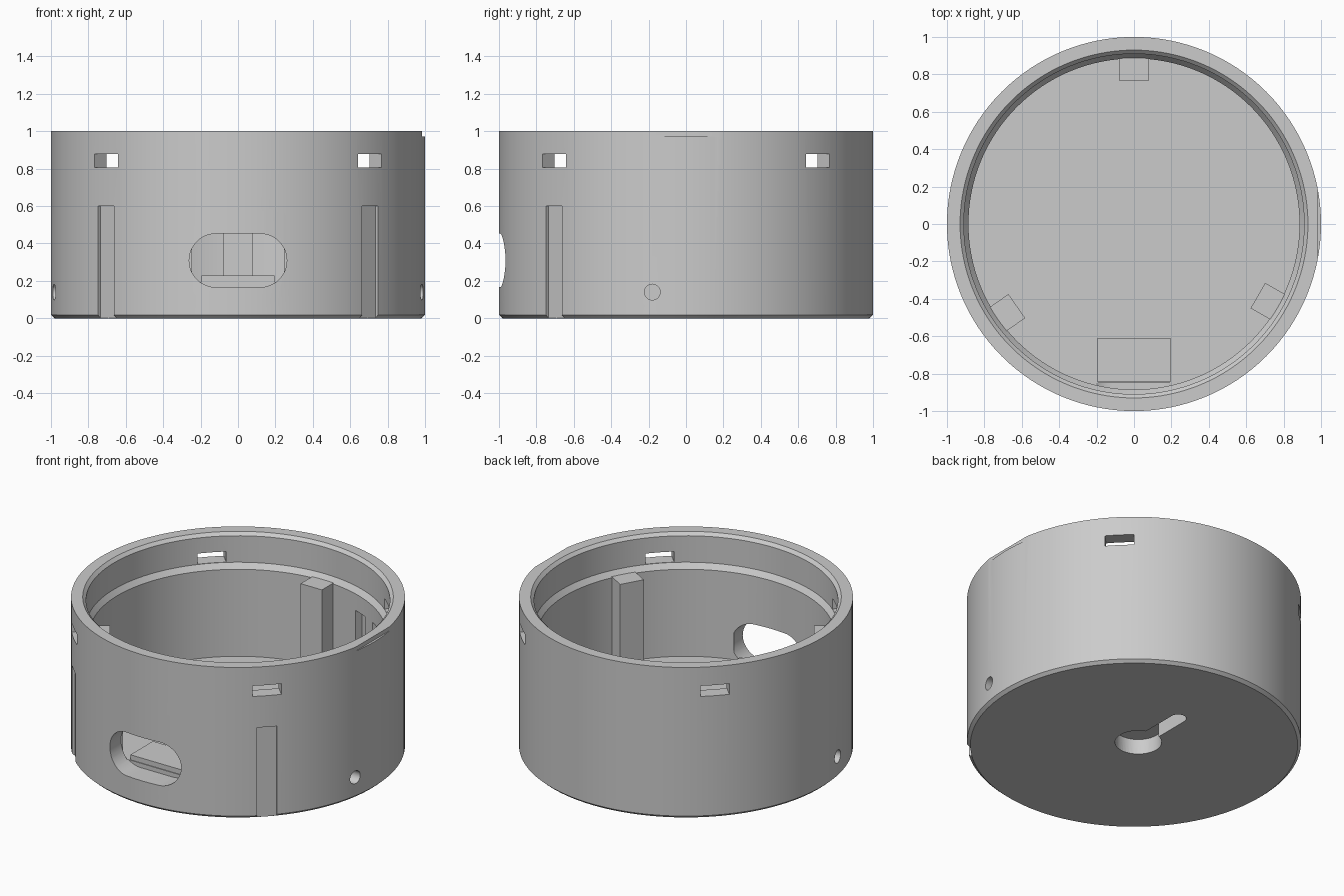
import bpy, bmesh, math
from mathutils import Matrix, Vector

cube = bpy.data.objects.get("Cube")
if cube:
    bpy.data.objects.remove(cube, do_unlink=True)

grey = bpy.data.materials.new("plain grey")
grey.use_nodes = True
grey.diffuse_color = (0.6, 0.6, 0.6, 1)
bsdf = next(n for n in grey.node_tree.nodes if n.type == 'BSDF_PRINCIPLED')
bsdf.inputs["Base Color"].default_value = (0.6, 0.6, 0.6, 1)


def finish(name, bm):
    bmesh.ops.recalc_face_normals(bm, faces=bm.faces[:])
    mesh = bpy.data.meshes.new(name)
    bm.to_mesh(mesh)
    bm.free()
    mesh.materials.append(grey)
    obj = bpy.data.objects.new(name, mesh)
    bpy.context.collection.objects.link(obj)
    return obj


def radial_box(name, angle, r0, r1, width, z0, z1):
    """Box lying along a radius at the given angle in degrees."""
    bm = bmesh.new()
    place = (Matrix.Rotation(math.radians(angle), 4, 'Z')
             @ Matrix.Translation(((r0 + r1) / 2, 0, (z0 + z1) / 2))
             @ Matrix.Diagonal((r1 - r0, width, z1 - z0, 1)))
    bmesh.ops.create_cube(bm, size=1, matrix=place)
    return finish(name, bm)


def capsule(name, half, radius, depth, place):
    """Prism with a rounded-end outline along local x, extruded along local z."""
    bm = bmesh.new()
    n = 24
    verts = []
    for side in (1, -1):
        for i in range(n + 1):
            a = math.pi * (i / n - 0.5)
            verts.append(bm.verts.new((side * (half + radius * math.cos(a)),
                                       side * radius * math.sin(a), 0)))
    bmesh.ops.remove_doubles(bm, verts=verts, dist=1e-5)
    face = bm.faces.new([v for v in verts if v.is_valid])
    new = bmesh.ops.extrude_face_region(bm, geom=[face])["geom"]
    bmesh.ops.translate(bm, vec=(0, 0, depth),
                        verts=[v for v in new if isinstance(v, bmesh.types.BMVert)])
    bmesh.ops.transform(bm, matrix=place, verts=bm.verts[:])
    return finish(name, bm)


def cylinder(name, radius, depth, place):
    bm = bmesh.new()
    bmesh.ops.create_cone(bm, cap_ends=True, segments=40, radius1=radius,
                          radius2=radius, depth=depth, matrix=place)
    return finish(name, bm)


# Round housing turned from one profile, with chamfers and an inner ledge
profile = [(0, 0), (0.98, 0), (1, 0.018), (1, 1), (0.93, 1), (0.91, 0.98),
           (0.91, 0.805), (0.885, 0.77), (0.885, 0.195), (0, 0.195)]
bm = bmesh.new()
pts = [bm.verts.new((r, 0, z)) for r, z in profile]
edges = [bm.edges.new(pair) for pair in zip(pts, pts[1:])]
bmesh.ops.spin(bm, geom=pts + edges, cent=(0, 0, 0), axis=(0, 0, 1),
               angle=math.tau, steps=128, use_merge=True)
bmesh.ops.remove_doubles(bm, verts=bm.verts[:], dist=1e-5)
housing = finish("housing", bm)

cutters = []
# Latch windows near the rim
for a in (45, 135, 225, 315):
    cutters.append(radial_box("latch_cutter", a, 0.8, 1.1, 0.176, 0.807, 0.877))
# Shallow outer grooves at the front corners
for a in (-45, -135):
    cutters.append(radial_box("groove_cutter", a, 0.98, 1.1, 0.12, -0.1, 0.6))
# Inner wall recesses
for a in (56, 69):
    cutters.append(radial_box("recess_cutter", a, 0.8, 0.93, 0.105, 0.21, 0.66))
# Notch in the rim
cutters.append(radial_box("rim_notch_cutter", 0, 0.985, 1.1, 0.6, 0.973, 1.1))
# Front port
cutters.append(capsule("port_cutter", 0.118, 0.143, 0.3,
                       Matrix.Translation((0, -0.85, 0.309))
                       @ Matrix.Rotation(math.pi / 2, 4, 'X')))
# Blind side holes
for s in (1, -1):
    cutters.append(cylinder("side_hole_cutter", 0.042, 0.24,
                            Matrix.Translation((s * 0.99, -0.18, 0.14))
                            @ Matrix.Rotation(math.pi / 2, 4, 'Y')))
# Blind keyhole underneath
cutters.append(cylinder("keyhole_cutter", 0.14, 0.2,
                        Matrix.Translation((0, 0.04, 0))))
cutters.append(capsule("keyhole_slot_cutter", 0.18, 0.05, 0.2,
                       Matrix.Translation((0, 0.23, -0.1))
                       @ Matrix.Rotation(math.pi / 2, 4, 'Z')))

bpy.context.view_layer.objects.active = housing
for cutter in cutters:
    cutter.hide_render = True
    mod = housing.modifiers.new("cut", 'BOOLEAN')
    mod.operation = 'DIFFERENCE'
    mod.solver = 'EXACT'
    mod.object = cutter
    bpy.ops.object.modifier_apply(modifier=mod.name)
    bpy.data.objects.remove(cutter, do_unlink=True)

# Inner support posts
for name, a in (("back_post", 90), ("left_post", -30), ("right_post", 215)):
    radial_box(name, a, 0.765, 0.89, 0.156, 0.15, 0.775)

# Low block behind the port
radial_box("port_block", -90, 0.61, 0.845, 0.39, 0.15, 0.228)

bpy.ops.object.select_all(action='DESELECT')
housing.select_set(True)
bpy.context.view_layer.objects.active = housing
bpy.ops.object.shade_smooth_by_angle(angle=math.radians(25))
